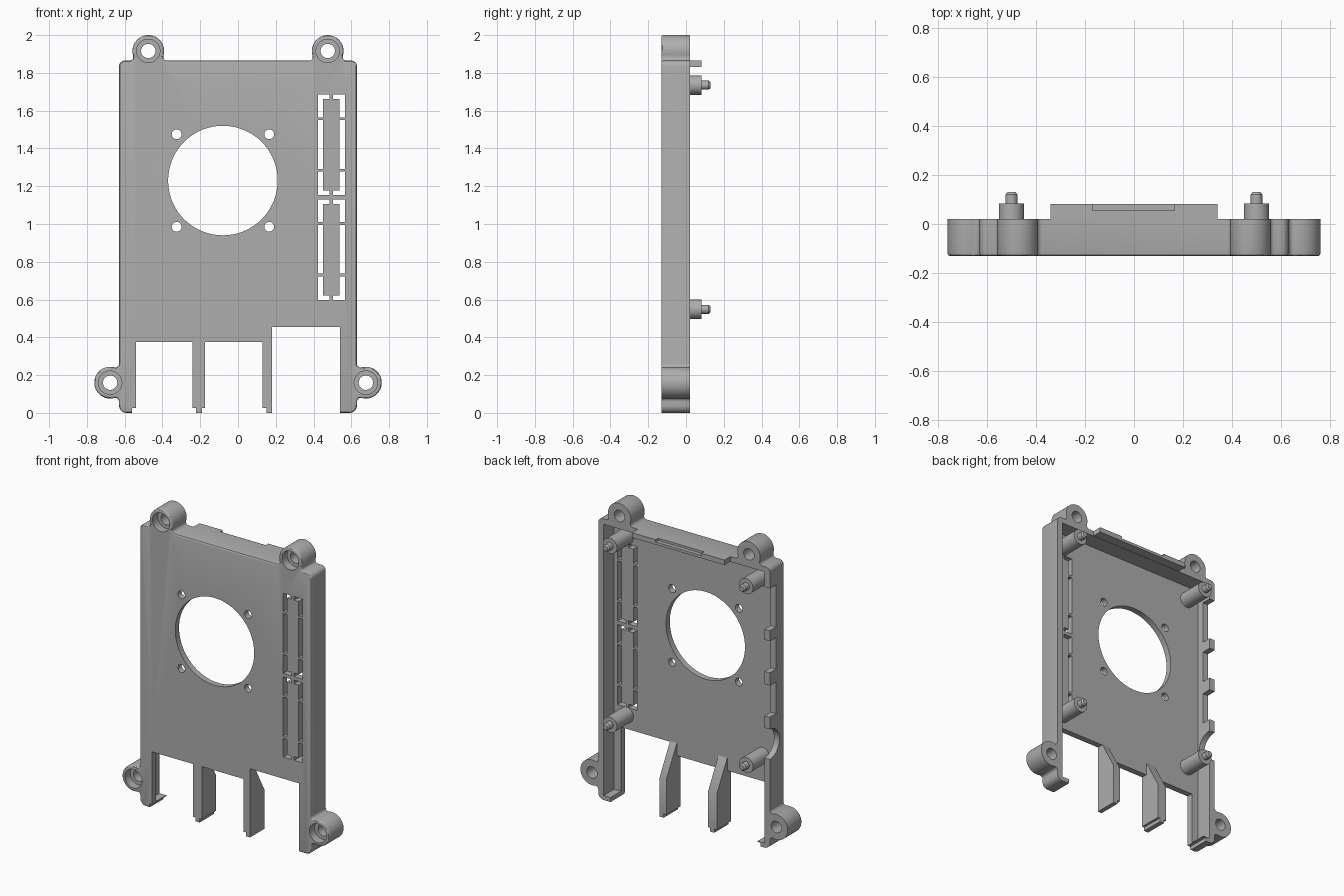
import bpy, bmesh, math
from mathutils import Matrix

if "Cube" in bpy.data.objects:
    bpy.data.objects.remove(bpy.data.objects["Cube"])

grey = bpy.data.materials.new("plain_grey")
grey.diffuse_color = (0.42, 0.42, 0.42, 1)
grey.use_nodes = True
grey.node_tree.nodes["Principled BSDF"].inputs["Base Color"].default_value = grey.diffuse_color
FRONT, BACK, FLOOR = -0.13, 0.02, -0.09   # y of face, rim and inner floor


def finish(name, bm):
    bmesh.ops.recalc_face_normals(bm, faces=bm.faces)
    me = bpy.data.meshes.new(name)
    bm.to_mesh(me)
    bm.free()
    me.materials.append(grey)
    ob = bpy.data.objects.new(name, me)
    bpy.context.collection.objects.link(ob)
    return ob


def box(name, x0, x1, y0, y1, z0, z1):
    bm = bmesh.new()
    bmesh.ops.create_cube(bm, size=1)
    for v in bm.verts:
        v.co = ((x0 + x1) / 2 + v.co.x * (x1 - x0),
                (y0 + y1) / 2 + v.co.y * (y1 - y0),
                (z0 + z1) / 2 + v.co.z * (z1 - z0))
    return finish(name, bm)


def rod(name, x, z, profile, n=40):
    """Turned part along y; profile is a list of (y, radius)."""
    bm = bmesh.new()
    rings = [[bm.verts.new((x + r * math.cos(2 * math.pi * i / n), y,
                            z + r * math.sin(2 * math.pi * i / n)))
              for i in range(n)] for y, r in profile]
    for a, b in zip(rings, rings[1:]):
        for i in range(n):
            j = (i + 1) % n
            bm.faces.new((a[i], a[j], b[j], b[i]))
    bm.faces.new(rings[0])
    bm.faces.new(rings[-1])
    return finish(name, bm)


def cut(target, tool):
    bpy.context.view_layer.objects.active = target
    m = target.modifiers.new("cut", 'BOOLEAN')
    m.operation, m.solver, m.object = 'DIFFERENCE', 'EXACT', tool
    bpy.ops.object.modifier_apply(modifier=m.name)
    bpy.data.objects.remove(tool)


def arc(cx, cz, r, a0, a1, n):
    return [(cx + r * math.cos(math.radians(a0 + (a1 - a0) * i / n)),
             cz + r * math.sin(math.radians(a0 + (a1 - a0) * i / n))) for i in range(n + 1)]


# Outline of the shell: right half with two screw ears and their fillets
W, H, R, F = 0.63, 1.865, 0.084, 0.02
LX, LZ, TX, TZ = 0.677, 0.16, 0.475, 1.916


def ear(cx, cz, side, turn):
    """Fillet, ear arc, fillet; 'side' is the distance from ear centre to the wall line."""
    d = side - F
    h = math.sqrt((R + F) ** 2 - d * d)
    t = math.degrees(math.atan2(h, d))
    pts = arc(-d, -h, F, 180, 180 - (180 - (180 - t)), 6)
    pts += arc(0, 0, R, t - 180, 180 - t, 32)
    pts += arc(-d, h, F, -t, -180, 6)
    c, s = math.cos(turn), math.sin(turn)
    return [(cx + u * c - v * s, cz + u * s + v * c) for u, v in pts]


half = arc(W - 0.04, 0.04, 0.04, -90, 0, 6)
half += ear(LX, LZ, LX - W, 0)
half += arc(W - 0.03, H - 0.03, 0.03, 0, 90, 6)
half += ear(TX, TZ, TZ - H, math.pi / 2)
outline = half + [(-x, z) for x, z in reversed(half)]

bm = bmesh.new()
face = bm.faces.new([bm.verts.new((x, FRONT, z)) for x, z in outline])
rim = list(face.edges)
ext = bmesh.ops.extrude_face_region(bm, geom=[face], use_keep_orig=True)
for g in ext["geom"]:
    if isinstance(g, bmesh.types.BMVert):
        g.co.y = BACK
bmesh.ops.recalc_face_normals(bm, faces=bm.faces)
bmesh.ops.bevel(bm, geom=rim, offset=0.01, segments=3, profile=0.5, affect='EDGES')
shell = finish("shell", bm)

# Hollow inside, open at the back
cut(shell, box("pocket", -0.59, 0.59, FLOOR, 0.1, 0.03, 1.83))

# Connector bays in the lower edge
for x0, x1, z1 in ((-0.54, 0.155, 0.375), (0.15, 0.54, 0.455)):
    cut(shell, box("bay", x0, x1, -0.2, 0.1, -0.1, z1))
cut(shell, box("bay_foot", -0.56, -0.53, -0.2, 0.1, -0.1, 0.025))

# Fan opening and its four screw holes
cut(shell, rod("fan", -0.08, 1.23, [(-0.2, 0.29), (0.0, 0.29)], 72))
for x in (-0.325, 0.165):
    for z in (0.985, 1.475):
        cut(shell, rod("fan_screw", x, z, [(-0.2, 0.026), (0.0, 0.026)], 24))

# Counterbored ear holes
for s in (-1, 1):
    for x, z in ((LX, LZ), (TX, TZ)):
        cut(shell, rod("ear_hole", s * x, z,
                       [(-0.2, 0.062), (-0.075, 0.062), (-0.075, 0.038), (0.1, 0.038)]))

# Two break-out panels outlined by slots
for z0 in (0.598, 1.153):
    z1 = z0 + 0.532
    for x0, x1 in ((0.423, 0.45), (0.537, 0.566)):
        for a, b in ((0, 0.125), (0.139, 0.398), (0.412, 0.532)):
            cut(shell, box("slot", x0, x1, -0.2, 0, z0 + a, z0 + b))
    for x0, x1 in ((0.43, 0.485), (0.503, 0.56)):
        for a, b in ((z0, z0 + 0.024), (z1 - 0.024, z1)):
            cut(shell, box("slot", x0, x1, -0.2, 0, a, b))

# Port notches in the left wall
for z, h in ((1.59, 0.14), (1.275, 0.105), (0.98, 0.105)):
    cut(shell, box("port", -0.7, -0.55, -0.045, 0.1, z - h, z + h))
jack = rod("jack", 0, 0, [(-0.08, 0.1), (0.08, 0.1)])
jack.data.transform(Matrix.Translation((-0.63, 0.02, 0.695)) @ Matrix.Rotation(math.pi / 2, 4, 'Z'))
cut(shell, jack)

# Tapered dividers between the bays, with narrow feet
for name, x0, x1, f0, f1 in (("left_divider", -0.24, -0.175, -0.222, -0.19),
                             ("right_divider", 0.13, 0.18, 0.15, 0.18)):
    bm = bmesh.new()
    side = [(FRONT, 0.025), (BACK, 0.025), (BACK, 0.26), (FLOOR, 0.46),
            (FLOOR - 0.01, 0.46), (FLOOR - 0.01, 0.375), (FRONT, 0.375)]
    f = bm.faces.new([bm.verts.new((x0, y, z)) for y, z in side])
    e = bmesh.ops.extrude_face_region(bm, geom=[f], use_keep_orig=True)
    for g in e["geom"]:
        if isinstance(g, bmesh.types.BMVert):
            g.co.x = x1
    finish(name, bm)
    box(name + "_foot", f0, f1, FRONT, BACK, 0, 0.03)
box("right_divider_web", 0.13, 0.18, FRONT, FLOOR, 0.37, 0.455)

# Board posts with locating pins
for i, (x, z) in enumerate((x, z) for x in (-0.5, 0.5) for z in (0.548, 1.735)):
    rod(f"post_{i + 1}", x, z, [(FLOOR - 0.01, 0.051), (0.083, 0.051), (0.083, 0.024),
                                (0.12, 0.024), (0.13, 0.016)], 32)

# Raised tab on the top wall with a shallow card notch
tab = box("card_tab", -0.34, 0.34, BACK - 0.01, 0.082, 1.832, H)
cut(tab, box("notch", -0.17, 0.165, 0.055, 0.2, 1.85, 2))

for ob in bpy.data.objects:
    bpy.ops.object.select_all(action='DESELECT')
    ob.select_set(True)
    bpy.context.view_layer.objects.active = ob
    bpy.ops.object.shade_smooth_by_angle(angle=math.radians(30))
